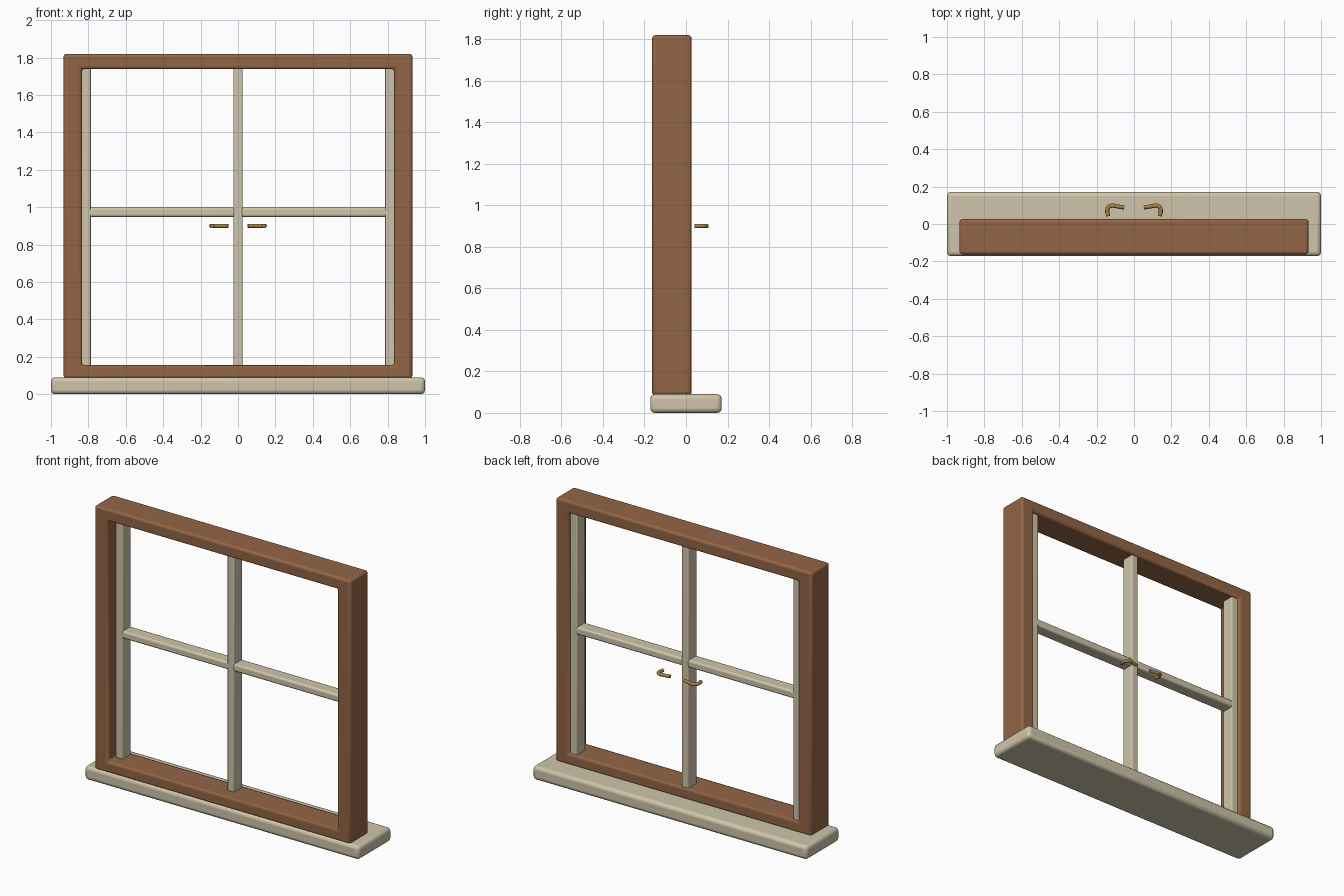
import bpy, bmesh
from mathutils import Vector

if "Cube" in bpy.data.objects:
    bpy.data.objects.remove(bpy.data.objects["Cube"])


def material(name, rgb):
    m = bpy.data.materials.new(name)
    m.diffuse_color = (*rgb, 1)
    m.use_nodes = True
    m.node_tree.nodes["Principled BSDF"].inputs["Base Color"].default_value = m.diffuse_color
    return m


WOOD = material("brown_wood", (0.29, 0.13, 0.06))
CREAM = material("cream_paint", (0.62, 0.56, 0.40))
BRASS = material("brass", (0.40, 0.22, 0.06))


def finish(name, bm, mat, bevel):
    bmesh.ops.recalc_face_normals(bm, faces=bm.faces)
    me = bpy.data.meshes.new(name)
    bm.to_mesh(me)
    bm.free()
    ob = bpy.data.objects.new(name, me)
    bpy.context.collection.objects.link(ob)
    me.materials.append(mat)
    mod = ob.modifiers.new("rounded_edges", 'BEVEL')
    mod.width, mod.segments = bevel, 3
    mod.limit_method = 'ANGLE'
    bpy.context.view_layer.objects.active = ob
    ob.select_set(True)
    bpy.ops.object.shade_smooth_by_angle()
    ob.select_set(False)
    return ob


def box(name, x, y, z, mat, bevel):
    bm = bmesh.new()
    bmesh.ops.create_cube(bm, size=1)
    for v in bm.verts:
        v.co = Vector([(a + b) / 2 + c * (b - a) for (a, b), c in zip((x, y, z), v.co)])
    return finish(name, bm, mat, bevel)


def ring(name, outer, inner, y, mat, bevel):
    """Rectangular frame; outer and inner are (x0, x1, z0, z1)."""
    bm = bmesh.new()

    def loop(r, yy):
        a, b, c, d = r
        return [bm.verts.new((px, yy, pz)) for px, pz in ((a, c), (b, c), (b, d), (a, d))]

    loops = [loop(outer, y[0]), loop(inner, y[0]), loop(inner, y[1]), loop(outer, y[1])]
    for k in range(4):
        p, q = loops[k], loops[(k + 1) % 4]
        for i in range(4):
            j = (i + 1) % 4
            bm.faces.new((p[i], p[j], q[j], q[i]))
    return finish(name, bm, mat, bevel)


# Sill and outer frame
box("sill", (-1, 1), (-0.172, 0.172), (0, 0.09), CREAM, 0.022)
ring("outer_frame", (-0.933, 0.933, 0.085, 1.82), (-0.835, 0.835, 0.155, 1.74),
     (-0.163, 0.027), WOOD, 0.016)

# Upright sash bars
BAR_Y = (-0.077, 0.01)
for name, x in (("left_stile", (-0.84, -0.787)), ("centre_mullion", (-0.024, 0.024)),
                ("right_stile", (0.787, 0.84))):
    box(name, x, BAR_Y, (0.15, 1.745), CREAM, 0.006)

# Cross bars and handles, one each side
PATH = [(0.138, 0.042), (0.143, 0.072), (0.137, 0.09), (0.120, 0.098), (0.095, 0.095), (0.053, 0.088)]
for side, s in (("left", -1), ("right", 1)):
    box(side + "_glazing_bar", sorted((s * 0.015, s * 0.80)), BAR_Y, (0.948, 0.997), CREAM, 0.012)

    cu = bpy.data.curves.new(side + "_handle", 'CURVE')
    cu.dimensions = '3D'
    cu.bevel_depth = 0.011
    cu.bevel_resolution = 3
    cu.use_fill_caps = True
    sp = cu.splines.new('BEZIER')
    sp.bezier_points.add(len(PATH) - 1)
    for p, (x, y) in zip(sp.bezier_points, PATH):
        p.co = (s * x, y, 0.90)
        p.handle_left_type = p.handle_right_type = 'AUTO'
    sp.resolution_u = 4
    cu.materials.append(BRASS)
    bpy.context.collection.objects.link(bpy.data.objects.new(side + "_handle", cu))
